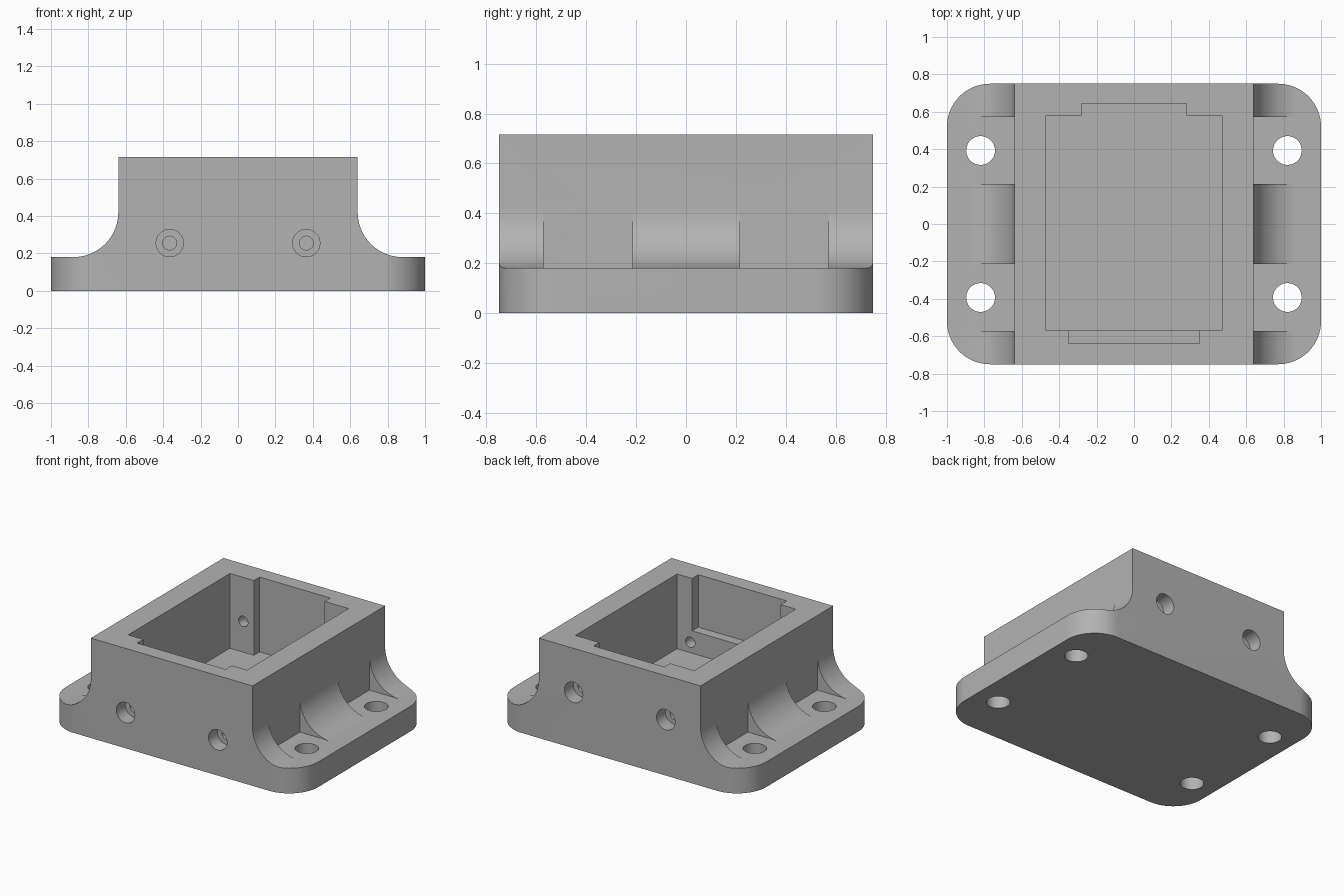
import bpy
import bmesh
import math
from mathutils import Vector

cube = bpy.data.objects.get("Cube")
if cube:
    bpy.data.objects.remove(cube, do_unlink=True)

# Main sizes
HALF_X, HALF_Y = 1.0, 0.75
BODY_X, TOP = 0.64, 0.715
PLATE = 0.18
FILLET, CORNER = 0.24, 0.23
HOLE_X, HOLE_Y = 0.82, 0.393

grey = bpy.data.materials.new("plain grey")
grey.use_nodes = True
grey.diffuse_color = (0.45, 0.45, 0.45, 1)
grey.node_tree.nodes["Principled BSDF"].inputs["Base Color"].default_value = grey.diffuse_color


def arc(cx, cy, r, start, end, steps=16):
    angles = [math.radians(start + (end - start) * i / steps) for i in range(steps + 1)]
    return [(cx + r * math.cos(a), cy + r * math.sin(a)) for a in angles]


def rect(x0, x1, y0, y1):
    return [(x0, y0), (x1, y0), (x1, y1), (x0, y1)]


def prism(name, outline, low, high, axis="Z"):
    """Extrude an outline along z (outline in x, y) or along y (outline in x, z)."""
    def place(p, t):
        return (p[0], p[1], t) if axis == "Z" else (p[0], t, p[1])
    bm = bmesh.new()
    face = bm.faces.new([bm.verts.new(place(p, low)) for p in outline])
    extruded = bmesh.ops.extrude_face_region(bm, geom=[face])["geom"]
    shift = Vector(place((0, 0), high - low))
    bmesh.ops.translate(bm, vec=shift, verts=[v for v in extruded if isinstance(v, bmesh.types.BMVert)])
    bmesh.ops.recalc_face_normals(bm, faces=bm.faces)
    mesh = bpy.data.meshes.new(name)
    bm.to_mesh(mesh)
    bm.free()
    mesh.materials.append(grey)
    obj = bpy.data.objects.new(name, mesh)
    bpy.context.collection.objects.link(obj)
    return obj


def combine(target, tool, operation="DIFFERENCE"):
    mod = target.modifiers.new("cut", "BOOLEAN")
    mod.operation, mod.solver, mod.object = operation, "EXACT", tool
    bpy.context.view_layer.objects.active = target
    bpy.ops.object.modifier_apply(modifier=mod.name)
    bpy.data.objects.remove(tool, do_unlink=True)


# Housing: flanged profile run from front to back
half = [(HALF_X, 0), (HALF_X, PLATE)]
half += arc(BODY_X + FILLET, PLATE + FILLET, FILLET, 270, 180, 20) + [(BODY_X, TOP)]
profile = half + [(-x, z) for x, z in reversed(half)]
housing = prism("housing", profile, -HALF_Y, HALF_Y, "Y")

# Rounded footprint corners
footprint = []
for sx, sy, start in ((1, 1, 0), (-1, 1, 90), (-1, -1, 180), (1, -1, 270)):
    footprint += arc(sx * (HALF_X - CORNER), sy * (HALF_Y - CORNER), CORNER, start, start + 90)
combine(housing, prism("footprint", footprint, -0.1, 1), "INTERSECT")

# Flange bolt pockets and holes
for sx in (-1, 1):
    for sy in (-1, 1):
        r = 0.179
        slot = [(sx * x, sy * HOLE_Y + y) for x, y in
                [(BODY_X, -r)] + arc(HOLE_X, 0, r, -90, 90, 32) + [(BODY_X, r)]]
        combine(housing, prism("pocket", slot, PLATE, 0.6))
        hole = arc(sx * HOLE_X, sy * HOLE_Y, 0.077, 0, 360, 40)[:-1]
        combine(housing, prism("bolt_hole", hole, -0.1, 0.3))

# Open cavity with a full-height notch in the back wall
cavity = [(-0.47, -0.57), (0.47, -0.57), (0.47, 0.58), (0.28, 0.58),
          (0.28, 0.645), (-0.28, 0.645), (-0.28, 0.58), (-0.47, 0.58)]
combine(housing, prism("cavity", cavity, PLATE, 1))

# Shallower notch in the front wall
combine(housing, prism("front_notch", rect(-0.35, 0.35, -0.64, -0.4), 0.34, 1))

# Counterbored screw holes, lower in front and higher at the back
for side, height in ((-1, 0.255), (1, 0.4)):
    for x in (-0.365, 0.365):
        for radius, inner in ((0.073, 0.65), (0.037, 0.45)):
            circle = arc(x, height, radius, 0, 360, 32)[:-1]
            ends = sorted((side * inner, side * 0.9))
            combine(housing, prism("screw_hole", circle, ends[0], ends[1], "Y"))

# Smooth curves, sharp edges
bpy.ops.object.select_all(action="DESELECT")
housing.select_set(True)
bpy.context.view_layer.objects.active = housing
bpy.ops.object.shade_smooth_by_angle(angle=math.radians(30))
